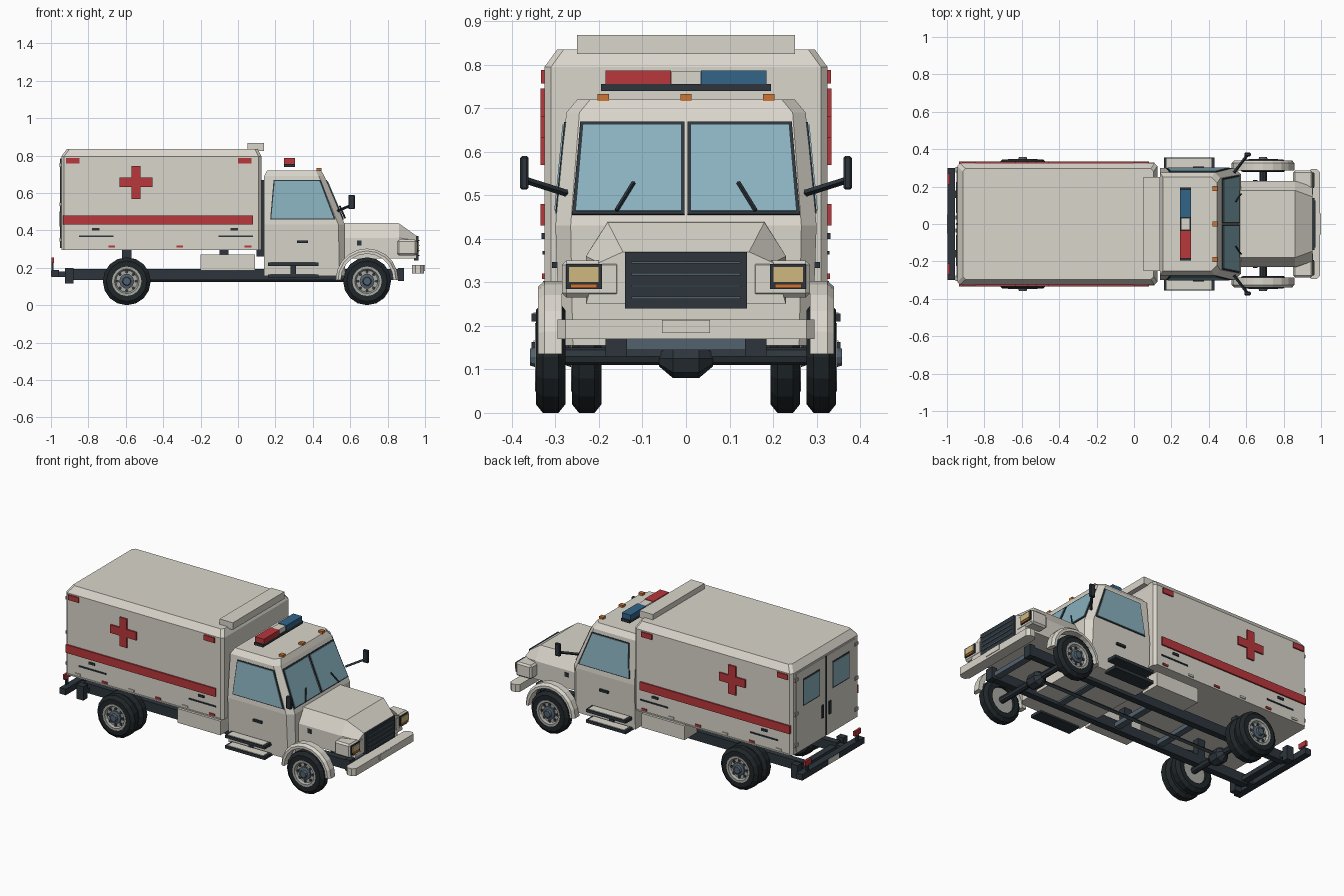
import bpy, bmesh, math
from mathutils import Vector

cube = bpy.data.objects.get("Cube")
if cube:
    bpy.data.objects.remove(cube, do_unlink=True)


def material(name, r, g, b):
    m = bpy.data.materials.new(name)
    m.use_nodes = True
    m.diffuse_color = (r, g, b, 1)
    m.node_tree.nodes["Principled BSDF"].inputs["Base Color"].default_value = (r, g, b, 1)
    return m


BODY = material("body_white", .70, .67, .60)
RED = material("red", .48, .038, .043)
BLUE = material("beacon_blue", .032, .13, .25)
GLASS = material("glass", .25, .44, .52)
DARK = material("dark_trim", .026, .036, .045)
TIRE = material("tire_black", .014, .019, .022)
AMBER = material("amber", .60, .18, .035)
LAMP = material("lamp_cream", .62, .48, .22)
SLATE = material("slate_metal", .085, .12, .155)
SILVER = material("rim_silver", .40, .40, .37)


def loft(name, rings, mat, closed=False):
    """Skin matching rings of points; cap the ends, or join last to first."""
    bm = bmesh.new()
    vs = [[bm.verts.new(p) for p in ring] for ring in rings]
    n = len(vs[0])
    pairs = list(zip(vs, vs[1:])) + ([(vs[-1], vs[0])] if closed else [])
    for a, b in pairs:
        for i in range(n):
            j = (i + 1) % n
            bm.faces.new((a[i], a[j], b[j], b[i]))
    if not closed:
        bm.faces.new(vs[0])
        bm.faces.new(vs[-1])
    bmesh.ops.recalc_face_normals(bm, faces=bm.faces)
    me = bpy.data.meshes.new(name)
    bm.to_mesh(me)
    bm.free()
    me.materials.append(mat)
    ob = bpy.data.objects.new(name, me)
    bpy.context.collection.objects.link(ob)
    return ob


def box(name, x, y, z, mat, bevel=0):
    rings = [[(x[0], y[0], h), (x[1], y[0], h), (x[1], y[1], h), (x[0], y[1], h)] for h in z]
    ob = loft(name, rings, mat)
    if bevel:
        mod = ob.modifiers.new("bevel", "BEVEL")
        mod.width, mod.segments = bevel, 1
    return ob


def pair(name, x, y, z, mat, bevel=0):
    """The same box on the left (+y) and right (-y) sides."""
    for s, side in ((1, "left"), (-1, "right")):
        box(f"{side}_{name}", x, sorted((s * y[0], s * y[1])), z, mat, bevel)


def plate(name, pts, mat, out, t):
    """Thin polygon raised t along its normal, on the side facing out."""
    p = [Vector(q) for q in pts]
    n = (p[1] - p[0]).cross(p[2] - p[0]).normalized()
    if n.dot(Vector(out)) < 0:
        n = -n
    loft(name, [[q - n * .003 for q in p], [q + n * t for q in p]], mat)


def lathe(name, profile, x, y, z, s, mat, n=16):
    """Spin (radius, offset) points around the y direction."""
    rings = [[(x + r * math.cos(2 * math.pi * i / n), y + s * o,
               z + r * math.sin(2 * math.pi * i / n)) for i in range(n)] for r, o in profile]
    return loft(name, rings, mat)


def bar(name, a, b, w, mat):
    """Square bar between two points."""
    a, b = Vector(a), Vector(b)
    d = (b - a).normalized()
    u = d.cross(Vector((1, 0, 0))).normalized() * w
    v = d.cross(u)
    loft(name, [[p + u, p + v, p - u, p - v] for p in (a, b)], mat)


def octagon(x0, x1, h, c, z):
    return [(x0 + c, -h, z), (x1 - c, -h, z), (x1, c - h, z), (x1, h - c, z),
            (x1 - c, h, z), (x0 + c, h, z), (x0, h - c, z), (x0, c - h, z)]


# Rear compartment and roof unit
loft("rear_compartment", [octagon(-.945, .125, .325, .015, .295),
                          octagon(-.945, .125, .325, .015, .795),
                          octagon(-.915, .105, .296, .015, .835)], BODY)
box("roof_unit", (.05, .14), (-.25, .25), (.825, .868), BODY)

# Compartment side markings and fittings
pair("stripe", (-.935, .08), (.32, .334), (.43, .48), RED)
for s, side in ((1, "left"), (-1, "right")):
    w, l = .025, .088
    cross = [(-w, -l), (w, -l), (w, -w), (l, -w), (l, w), (w, w),
             (w, l), (-w, l), (-w, w), (-l, w), (-l, -w), (-w, -w)]
    plate(side + "_cross", [(-.545 + a, s * .325, .657 + b) for a, b in cross], RED, (0, s, 0), .009)
for x in (-.92, 0):
    pair("corner_marker", (x, x + .072), (.32, .333), (.757, .788), RED)
for x in (-.85, -.105):
    pair("rub_strip", (x, x + .185), (.32, .33), (.364, .372), DARK)
for x in (-.78, -.04):
    pair("locker_handle", (x, x + .04), (.32, .332), (.4, .413), DARK)
for i in range(6):
    x = -.875 + .182 * i
    pair("low_marker", (x, x + .036), (.32, .331), (.308, .32), RED if i % 2 else BODY)
pair("base_trim", (-.93, .11), (.32, .329), (.295, .303), BODY)

# Rear doors
for s, side in ((1, "left"), (-1, "right")):
    def door_plate(name, y0, y1, z0, z1, mat, t):
        pts = [(-.945, s * y0, z0), (-.945, s * y1, z0), (-.945, s * y1, z1), (-.945, s * y0, z1)]
        plate(f"{side}_{name}", pts, mat, (-1, 0, 0), t)
    door_plate("rear_door", .006, .285, .305, .785, BODY, .004)
    door_plate("rear_window_frame", .06, .225, .565, .73, DARK, .006)
    door_plate("rear_window", .068, .217, .573, .722, GLASS, .008)
    door_plate("rear_door_handle", .025, .045, .42, .5, DARK, .009)
    for z in (.34, .53, .74):
        door_plate("rear_hinge", .275, .305, z, z + .02, SILVER, .009)
box("rear_door_seam", (-.951, -.94), (-.005, .005), (.305, .785), DARK)

# Cab shell, narrowing above the belt line
def cab_ring(z, x0, x1, h, c):
    return [(x0, -h, z), (x1 - c, -h, z), (x1, c - h, z), (x1, h - c, z), (x1 - c, h, z), (x0, h, z)]


loft("cab", [cab_ring(.155, .14, .572, .29, .03), cab_ring(.43, .14, .572, .30, .035),
             cab_ring(.69, .14, .462, .275, .03), cab_ring(.72, .155, .445, .25, .03)], BODY)
box("cab_seal", (.1, .16), (-.24, .24), (.26, .67), DARK)


def wind(y, z):
    return (.572 - (z - .43) * .423, y, z)


# Cab glass, door handles, steps, wipers and mirrors
for s, side in ((1, "left"), (-1, "right")):
    def door(x, z):
        return (x, s * (.30 - (z - .43) * .096), z)
    fwd, out = (1, 0, 0), (0, s, 0)
    plate(side + "_windshield_frame", [wind(s * .004, .455), wind(s * .262, .455),
                                       wind(s * .243, .668), wind(s * .004, .668)], DARK, fwd, .004)
    plate(side + "_windshield", [wind(s * .011, .462), wind(s * .253, .462),
                                 wind(s * .236, .66), wind(s * .011, .66)], GLASS, fwd, .007)
    plate(side + "_door_window_frame", [door(.172, .458), door(.522, .458),
                                        door(.442, .668), door(.19, .668)], DARK, out, .003)
    plate(side + "_door_window", [door(.178, .464), door(.511, .464),
                                  door(.436, .662), door(.196, .662)], GLASS, out, .006)
    bar(side + "_wiper", (.572, s * .16, .465), (.545, s * .12, .53), .005, DARK)
    bar(side + "_mirror_arm", (.535, s * .275, .505), (.607, s * .37, .535), .008, DARK)
pair("mirror", (.59, .625), (.362, .381), (.513, .59), DARK, .004)
pair("door_handle", (.315, .375), (.285, .308), (.333, .347), DARK)
for z in (.145, .21):
    pair("step", (.16, .43), (.27, .355), (z, z + .018), DARK)
    pair("step_tread", (.175, .415), (.30, .35), (z + .018, z + .021), BODY)
pair("step_bracket", (.28, .31), (.27, .3), (.15, .22), DARK)

# Beacon bar and roof markers
box("beacon_base", (.245, .305), (-.195, .195), (.74, .756), DARK)
box("right_beacon", (.245, .305), (-.185, -.035), (.756, .787), RED)
box("left_beacon", (.245, .305), (.035, .185), (.756, .787), BLUE)
box("beacon_center", (.25, .3), (-.033, .033), (.756, .785), BODY)
for y in (-.19, 0, .19):
    box("roof_marker", (.42, .447), (y - .013, y + .013), (.715, .733), AMBER)


# Hood and front end
def hood_ring(x, low, shoulder, top, zs, zt):
    half = [(low, .25), (shoulder, zs), (top, zt)]
    return [(x, y, z) for y, z in half] + [(x, -y, z) for y, z in reversed(half)]


loft("hood", [hood_ring(.55, .23, .23, .18, .36, .44), hood_ring(.86, .23, .23, .18, .36, .438),
              hood_ring(.955, .23, .2, .145, .345, .37)], BODY)
pair("headlight_block", (.85, .957), (.15, .285), (.265, .35), BODY, .01)
pair("hood_vent", (.635, .66), (.22, .234), (.32, .345), DARK)
box("grille", (.94, .966), (-.14, .14), (.24, .37), DARK)
for i in range(4):
    z = .262 + i * .027
    box("grille_slat", (.96, .97), (-.125, .125), (z, z + .005), SLATE)
pair("headlight_frame", (.95, .963), (.193, .276), (.285, .342), DARK)
pair("headlight", (.955, .968), (.2, .27), (.3, .336), LAMP)
pair("turn_signal", (.955, .968), (.205, .265), (.287, .296), AMBER)
loft("front_bumper", [octagon(.93, .995, .295, .018, z) for z in (.17, .215)], BODY)
box("front_plate", (.99, .999), (-.055, .055), (.183, .214), BODY)

# Front wheel arches
for s, side in ((1, "left"), (-1, "right")):
    angles = [math.pi * i / 10 for i in range(11)]
    rings = []
    for y, r in ((.285, .168), (.325, .168), (.34, .155)):
        outer = [(.69 + r * math.cos(a), s * y, .135 + r * math.sin(a)) for a in angles]
        inner = [(.69 + .14 * math.cos(a), s * y, .135 + .14 * math.sin(a)) for a in reversed(angles)]
        rings.append(outer + inner)
    loft(side + "_wheel_arch", rings, BODY)


# Wheels: single in front, twin at the rear
def wheel(name, x, y, s, z=.128):
    loft_profile = [(.078, -.034), (.108, -.034), (.128, -.018), (.128, .018), (.108, .034), (.078, .034)]
    n = 16
    rings = [[(x + r * math.cos(2 * math.pi * i / n), y + s * o,
               z + r * math.sin(2 * math.pi * i / n)) for i in range(n)] for r, o in loft_profile]
    loft(name + "_tire", rings, TIRE, closed=True)
    lathe(name + "_rim", [(.079, -.02), (.079, .036), (.066, .036), (.058, .022)], x, y, z, s, SILVER)
    lathe(name + "_hub", [(.04, .02), (.04, .032), (.024, .036), (.02, .048)], x, y, z, s, SLATE, 10)
    for k in range(8):
        a = math.pi * k / 4
        lathe(name + "_slot", [(.009, .02), (.009, .026)], x + .05 * math.cos(a), y,
              z + .05 * math.sin(a), s, DARK, 6)


for s, side in ((1, "left"), (-1, "right")):
    wheel(side + "_front_wheel", .69, s * .311, s)
    wheel(side + "_rear_outer_wheel", -.595, s * .311, s)
    wheel(side + "_rear_inner_wheel", -.595, s * .228, s)

# Axles with differentials
for x, end in ((.69, "front"), (-.595, "rear")):
    lathe(end + "_axle", [(.02, -.29), (.02, .29)], x, 0, .13, 1, DARK, 8)
    lathe(end + "_differential", [(.018, -.062), (.045, -.03), (.045, .03), (.018, .062)],
          x, 0, .125, 1, DARK, 8)

# Chassis
pair("frame_rail", (-.92, .885), (.14, .18), (.135, .193), DARK)
pair("rail_end", (.855, .888), (.135, .185), (.13, .2), DARK)
pair("rear_bracket", (-.925, -.88), (.2, .24), (.115, .2), DARK)
for x in (-.9, -.3, 0, .4, .85):
    box("crossmember", (x - .02, x + .02), (-.17 if x > -.9 else -.24, .17 if x > -.9 else .24),
        (.145, .172), SLATE if x > -.9 else DARK)
bar("drive_shaft", (-.58, 0, .135), (.67, .001, .135), .012, DARK)
pair("side_locker", (-.2, .09), (.18, .3), (.185, .272), BODY)
for x in (-.62, -.1):
    pair("body_mount", (x, x + .05), (.14, .18), (.19, .3), DARK)

# Rear bumper, tail lamps and plate
box("rear_bumper", (-.998, -.957), (-.3, .3), (.15, .187), DARK)
pair("bumper_arm", (-.97, -.88), (.14, .18), (.15, .18), DARK)
pair("tail_lamp", (-.998, -.985), (.21, .27), (.225, .255), RED)
pair("tail_lamp_post", (-.996, -.986), (.23, .25), (.18, .23), DARK)
box("rear_plate", (-1, -.99), (-.05, .05), (.152, .185), BODY)
